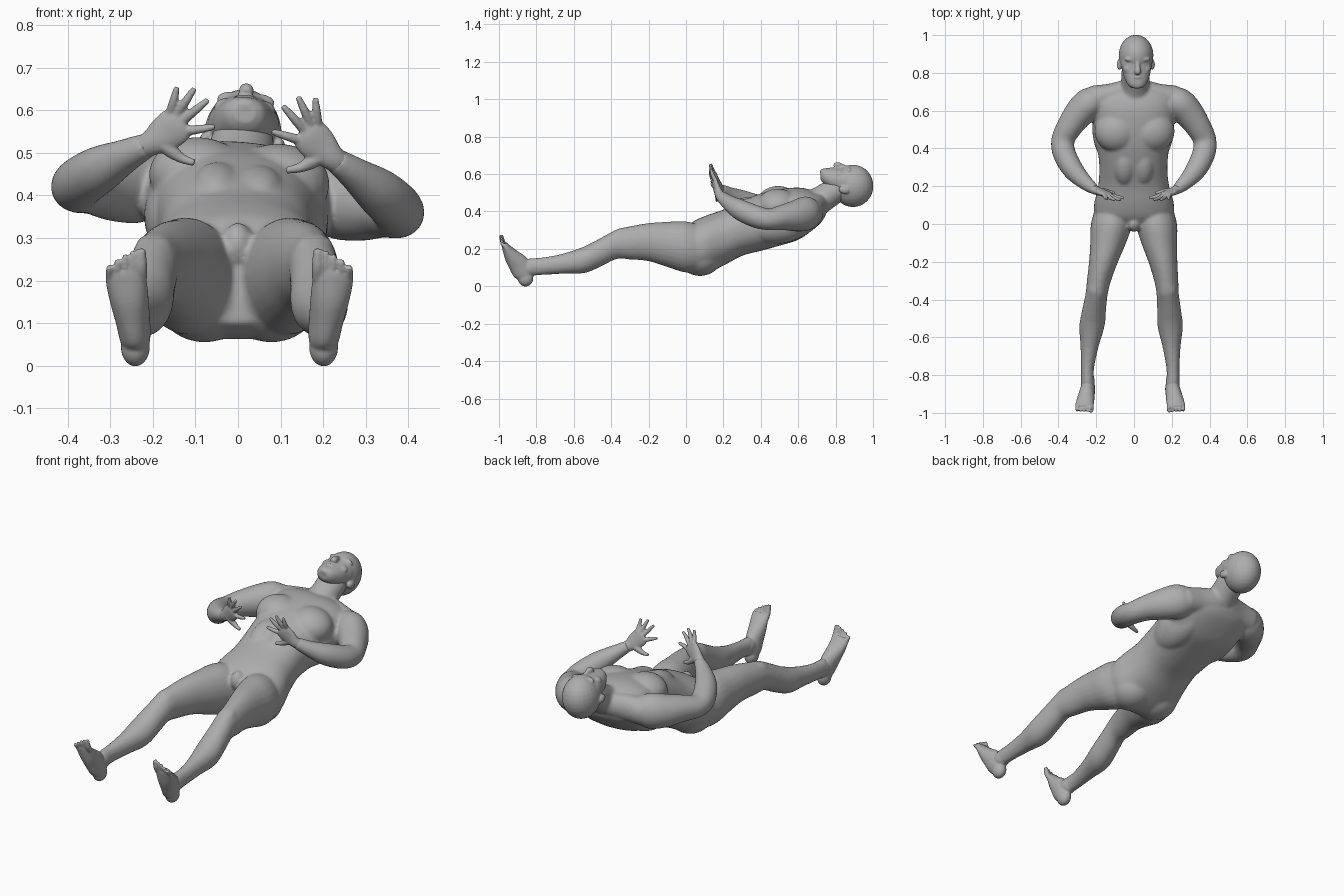
import bpy, bmesh, math
from mathutils import Vector, Matrix

skin = bpy.data.materials.new("grey_skin")
skin.diffuse_color = (0.42, 0.42, 0.42, 1)


def ramp(v, a, b):
    t = min(1, max(0, (v - a) / (b - a)))
    return t * t * (3 - 2 * t)


def rolled(p, w=1.0):
    # slight roll of the upper body about the long axis
    a = 0.08 * w
    x, z = p.x, p.z - 0.4
    return Vector((x * math.cos(a) + z * math.sin(a), p.y, 0.4 - x * math.sin(a) + z * math.cos(a)))


def trunk(p):
    # roll fades out at the hips, legs drift to one side
    q = rolled(p, ramp(p.y, 0.1, 0.5))
    q.x -= 0.02 * ramp(-p.y, -0.05, 0.8)
    return q


def curve(pts, n=5):
    # Catmull-Rom resampling of rows (x, y, z, wide radius, thin radius)
    v = [Vector(p) for p in pts]
    v = [v[0] * 2 - v[1]] + v + [v[-1] * 2 - v[-2]]
    out = []
    for i in range(1, len(v) - 2):
        a, b, c, d = v[i - 1:i + 3]
        for k in range(n):
            t = k / n
            out.append(0.5 * (2 * b + (c - a) * t + (2 * a - 5 * b + 4 * c - d) * t * t
                              + (3 * b - a - 3 * c + d) * t ** 3))
    return out + [v[-2]]


def tube(bm, pts, warp, side=1, wide=(1, 0, 0), axis=None, power=2.0, seg=24):
    rows = curve(pts)
    rings = []
    for i, r in enumerate(rows):
        c = Vector(r[:3])
        t = Vector(axis) if axis else Vector(rows[min(i + 1, len(rows) - 1)][:3]) - Vector(rows[max(i - 1, 0)][:3])
        t.normalize()
        u = Vector(wide)
        u = (u - t * u.dot(t)).normalized()
        w = t.cross(u)
        ring = []
        for k in range(seg):
            a = 2 * math.pi * k / seg
            ca, sa = math.cos(a), math.sin(a)
            p = c + u * r[3] * math.copysign(abs(ca) ** (2 / power), ca) \
                  + w * r[4] * math.copysign(abs(sa) ** (2 / power), sa)
            p.x *= side
            ring.append(bm.verts.new(warp(p)))
        rings.append(ring)
    for a, b in zip(rings, rings[1:]):
        for k in range(seg):
            j = (k + 1) % seg
            bm.faces.new((a[k], a[j], b[j], b[k]))
    bm.faces.new(rings[0])
    bm.faces.new(rings[-1])


def ball(bm, c, r, warp, side=1, tilt=0):
    m = Matrix.Translation((c[0] * side, c[1], c[2])) @ Matrix.Rotation(tilt, 4, 'X') @ Matrix.Diagonal((*r, 1))
    new = bmesh.ops.create_uvsphere(bm, u_segments=24, v_segments=16, radius=1, matrix=m)
    for v in new["verts"]:
        v.co = warp(v.co.copy())


def finish(bm, name, voxel, smooth):
    # fuse the overlapping volumes into one skin
    bmesh.ops.recalc_face_normals(bm, faces=bm.faces)
    me = bpy.data.meshes.new(name)
    bm.to_mesh(me)
    bm.free()
    me.materials.append(skin)
    ob = bpy.data.objects.new(name, me)
    bpy.context.collection.objects.link(ob)
    m = ob.modifiers.new("fuse", 'REMESH')
    m.mode, m.voxel_size, m.use_smooth_shade = 'VOXEL', voxel, True
    s = ob.modifiers.new("soften", 'SMOOTH')
    s.factor, s.iterations = 0.5, smooth


# ---- body: torso, arms, legs and neck
bm = bmesh.new()
tube(bm, [(0, -.02, .19, .12, .09), (0, .03, .205, .20, .135), (0, .1, .22, .212, .155),
          (0, .2, .26, .188, .15), (0, .3, .31, .18, .147), (0, .4, .343, .19, .153),
          (0, .5, .368, .21, .15), (0, .6, .388, .226, .138), (0, .67, .405, .215, .108),
          (0, .72, .415, .16, .075), (0, .745, .425, .08, .05)],
     trunk, axis=(0, 1, 0), power=2.3, seg=40)
tube(bm, [(0, .64, .41, .11, .085), (0, .73, .468, .078, .073), (0, .80, .515, .076, .07),
          (0, .85, .54, .07, .065)], rolled)                             # neck
ball(bm, (0, 0, .285), (.036, .042, .052), trunk)                         # groin
for s in (1, -1):
    tube(bm, [(.03, .72, .44, .05, .06), (.12, .69, .425, .055, .07), (.21, .665, .41, .07, .072)],
         rolled, s, wide=(0, 1, 0))                                      # trapezius
    ball(bm, (.095, .49, .438), (.118, .112, .091), rolled, s, .05)       # chest muscle
    ball(bm, (.125, .51, .345), (.092, .18, .106), rolled, s, .2)         # back muscle
    ball(bm, (.078, .075, .164), (.118, .12, .109), trunk, s)             # buttock
    ball(bm, (.05, .3, .42), (.055, .10, .046), rolled, s, .35)           # abdomen
    tube(bm, [(.18, .645, .41, .075, .075), (.235, .64, .408, .092, .083), (.288, .59, .40, .085, .08),
              (.342, .515, .395, .068, .068), (.376, .445, .387, .058, .062), (.371, .375, .402, .06, .061),
              (.328, .29, .435, .056, .056), (.27, .225, .472, .04, .042), (.218, .182, .503, .029, .029)],
         rolled, s, wide=(0, 0, 1))                                      # arm
    tube(bm, [(.10, .1, .2, .10, .12), (.118, 0, .21, .110, .137), (.135, -.1, .224, .095, .121),
              (.157, -.2, .236, .077, .102), (.178, -.3, .232, .064, .089), (.188, -.37, .225, .059, .079),
              (.198, -.45, .185, .063, .077), (.207, -.54, .143, .067, .072), (.217, -.65, .122, .048, .055),
              (.226, -.76, .108, .035, .047), (.226, -.83, .103, .034, .047), (.225, -.885, .1, .034, .04)],
         trunk, s, axis=(0, 1, 0))                                       # leg
    ball(bm, (.188, -.36, .276), (.045, .06, .03), trunk, s, .4)          # kneecap
finish(bm, "body", .008, 8)

# ---- head: skull, jaw and face
bm = bmesh.new()
ball(bm, (0, .893, .537), (.092, .109, .113), rolled)
tube(bm, [(0, .719, .594, .026, .022), (0, .735, .59, .047, .04), (0, .775, .576, .066, .057),
          (0, .82, .566, .077, .069), (0, .86, .556, .085, .08), (0, .91, .54, .08, .085)],
     rolled, axis=(0, 1, 0), power=2.2, seg=32)                          # jaw and cheeks
ball(bm, (0, .734, .612), (.03, .018, .018), rolled)                      # chin
tube(bm, [(0, .868, .630, .010, .012), (0, .835, .639, .012, .016), (0, .808, .646, .018, .019),
          (0, .795, .638, .014, .012)], rolled)                          # nose
ball(bm, (0, .777, .625), (.028, .009, .013), rolled)                     # upper lip
ball(bm, (0, .762, .621), (.024, .008, .012), rolled)                     # lower lip
for s in (1, -1):
    ball(bm, (.033, .872, .623), (.036, .014, .019), rolled, s)           # brow
    ball(bm, (.033, .851, .617), (.014, .008, .012), rolled, s)           # eye
    ball(bm, (.042, .822, .604), (.03, .028, .022), rolled, s)            # cheekbone
    ball(bm, (.087, .845, .522), (.014, .03, .02), rolled, s, -.3)        # ear
finish(bm, "head", .005, 5)

for s, tag in ((1, "right"), (-1, "left")):
    # ---- hand: palm, four fingers and thumb
    bm = bmesh.new()
    tube(bm, [(.24, .198, .49, .03, .028), (.215, .18, .505, .03, .024), (.185, .168, .528, .042, .019),
              (.158, .158, .553, .044, .016), (.143, .154, .568, .036, .012)], rolled, s, wide=(.66, 0, .75))
    for a, b in (((.174, .16, .575), (.163, .133, .642)), ((.160, .156, .575), (.122, .128, .642)),
                 ((.146, .155, .562), (.088, .128, .618)), ((.138, .158, .54), (.067, .138, .556))):
        a, b = Vector(a), Vector(b)
        mid = (a + b) / 2 + Vector((0, -.004, 0))
        tube(bm, [(*a, .012, .012), (*mid, .0105, .0105), (*b, .007, .007)],
             rolled, s, wide=(0, 1, 0), seg=12)
    tube(bm, [(.195, .172, .515, .02, .02), (.165, .172, .492, .017, .017), (.138, .17, .476, .0115, .0115),
              (.108, .164, .468, .008, .008)], rolled, s, wide=(0, 1, 0), seg=12)
    finish(bm, tag + "_hand", .004, 2)

    # ---- foot: heel, sole and five toes
    bm = bmesh.new()
    ball(bm, (.221, -.858, .044), (.034, .042, .045), trunk, s)
    tube(bm, [(.221, -.855, .03, .028, .03), (.222, -.868, .07, .037, .054), (.228, -.893, .115, .041, .056),
              (.236, -.93, .16, .046, .042), (.243, -.96, .205, .048, .024), (.244, -.972, .228, .045, .016)],
         trunk, s)
    ball(bm, (.225, -.835, .1), (.036, .07, .046), trunk, s)              # ankle
    for k in range(5):
        x = .207 + .0185 * k
        top = .274 - .003 * k - .0018 * k * k
        r = .014 if k == 0 else .0095
        tube(bm, [(x, -.962, .205, r, r), (x, -.979, .235 - .003 * k, r, r),
                  (x, -.989, top, r * .75, r * .75)], trunk, s, seg=12)
    finish(bm, tag + "_foot", .004, 4)
